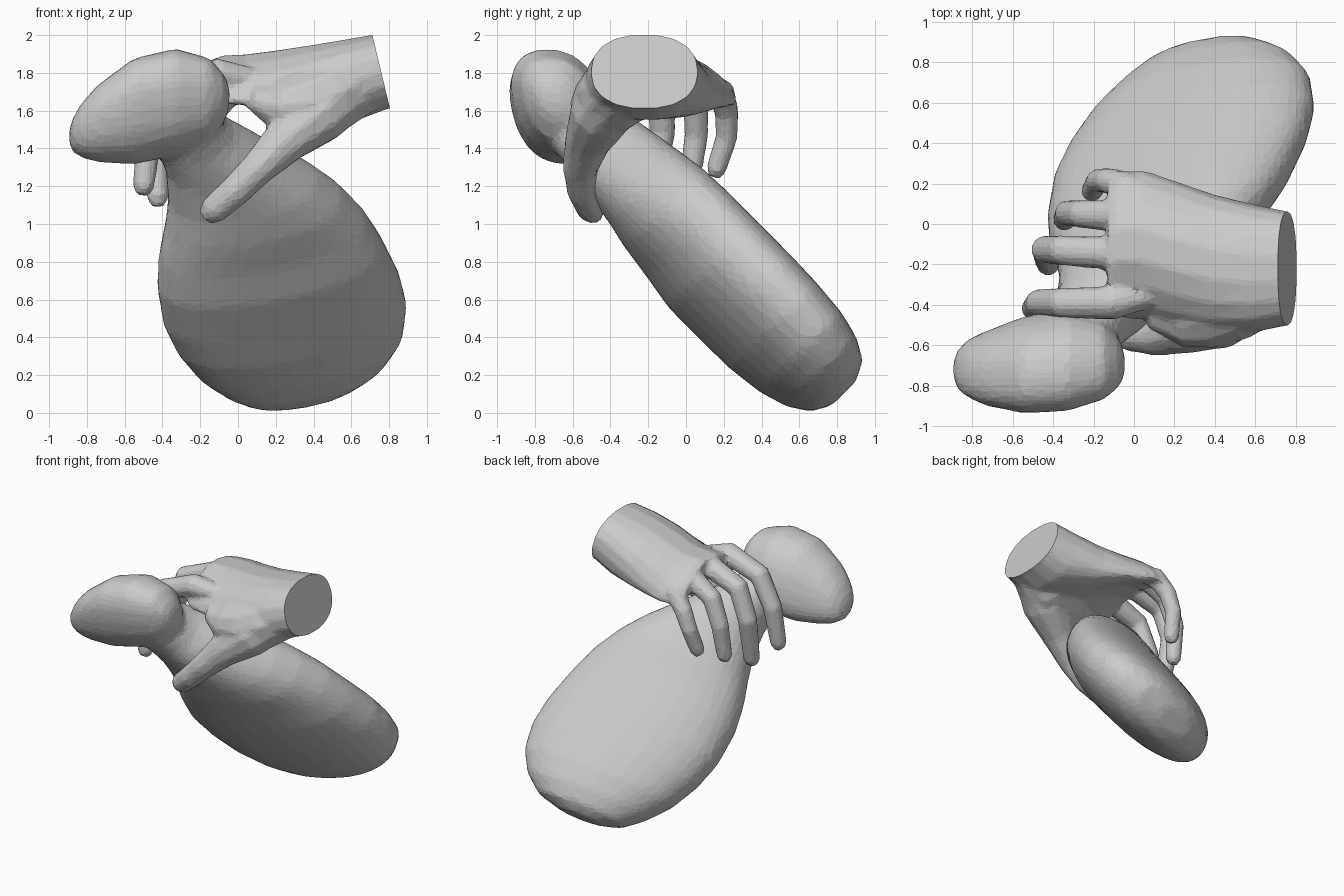
import bpy, bmesh
from math import cos, sin, pi, sqrt
from mathutils import Vector as V

if "Cube" in bpy.data.objects:
    bpy.data.objects.remove(bpy.data.objects["Cube"])


def loft(name, rings):
    """Skin a list of closed vertex rings and cap both ends."""
    bm = bmesh.new()
    loops = [[bm.verts.new(p) for p in r] for r in rings]
    n = len(loops[0])
    for a, b in zip(loops, loops[1:]):
        for i in range(n):
            j = (i + 1) % n
            bm.faces.new((a[i], a[j], b[j], b[i]))
    bm.faces.new(loops[0][::-1])
    bm.faces.new(loops[-1])
    bmesh.ops.recalc_face_normals(bm, faces=bm.faces)
    me = bpy.data.meshes.new(name)
    bm.to_mesh(me)
    bm.free()
    ob = bpy.data.objects.new(name, me)
    bpy.context.collection.objects.link(ob)
    return ob


def ring(c, u, v, n, e=2.0):
    """Superellipse ring about c with half-axes u and v."""
    f = lambda t: abs(t) ** (2 / e) * (1 if t > 0 else -1)
    return [c + u * f(cos(2 * pi * i / n)) + v * f(sin(2 * pi * i / n)) for i in range(n)]


def tube(name, pts, n=10):
    """Tapered finger along (x, y, z, radius) points with a rounded tip."""
    ps = [V(p[:3]) for p in pts]
    rs = [p[3] for p in pts]
    end = (ps[-1] - ps[-2]).normalized()
    ps.append(ps[-1] + end * rs[-1] * 0.8)
    rs.append(rs[-1] * 0.6)
    rings = []
    for i, p in enumerate(ps):
        t = (ps[min(i + 1, len(ps) - 1)] - ps[max(i - 1, 0)]).normalized()
        u = V((0, 1, 0))
        u = (u - t * u.dot(t)).normalized()
        rings.append(ring(p, u * rs[i], t.cross(u) * rs[i], n))
    return loft(name, rings)


def apply_mods(ob):
    dg = bpy.context.evaluated_depsgraph_get()
    me = bpy.data.meshes.new_from_object(ob.evaluated_get(dg))
    ob.modifiers.clear()
    ob.data = me


def union(base, parts):
    """Fuse parts into base."""
    for p in parts:
        m = base.modifiers.new("fuse", 'BOOLEAN')
        m.operation, m.solver, m.object = 'UNION', 'EXACT', p
    apply_mods(base)
    for p in parts:
        bpy.data.objects.remove(p)


def blend(ob, voxel, smooth, keep):
    """Melt the joints together, then reduce to low-poly facets."""
    m = ob.modifiers.new("remesh", 'REMESH')
    m.mode, m.voxel_size = 'VOXEL', voxel
    m = ob.modifiers.new("smooth", 'SMOOTH')
    m.iterations = smooth
    m = ob.modifiers.new("reduce", 'DECIMATE')
    m.ratio = keep
    apply_mods(ob)
    for f in ob.data.polygons:
        f.use_smooth = False


# Large slanted bulb and neck: s along slope, x left, x right, normal offset, half thickness, twist
D, N = V((0, .70, -.71)), V((0, .71, .70))
body = [(.515, .18, .47, .67, .09, .25), (.46, .03, .66, .67, .19, .25), (.35, -.09, .79, .665, .255, .25),
        (.2, -.22, .875, .66, .295, .25), (0, -.33, .895, .655, .315, .25), (-.2, -.40, .86, .655, .32, .25),
        (-.46, -.43, .77, .655, .32, .25), (-.65, -.42, .68, .67, .305, .25), (-.85, -.385, .55, .68, .29, .22),
        (-1.0, -.37, .42, .685, .265, .18), (-1.2, -.385, .2, .685, .235, .1), (-1.4, -.45, -.02, .68, .205, 0),
        (-1.6, -.46, -.15, .64, .16, 0)]
rings = []
for s, a, b, c, h, k in body:
    w = (b - a) / 2
    rings.append(ring(D * s + N * c + V(((a + b) / 2, 0, 0)), V((w, 0, 0)) + N * w * k,
                      N * sqrt(h * h - (k * w) ** 2), 28, 2.25))
bulb = loft("lower_bulb", rings)

# Rounded head on the neck: x, z low, z high, y low, y high
head = [(-.895, 1.42, 1.50, -.76, -.68), (-.875, 1.38, 1.56, -.81, -.63), (-.83, 1.35, 1.64, -.85, -.58),
        (-.74, 1.325, 1.74, -.89, -.54), (-.55, 1.315, 1.88, -.925, -.47), (-.33, 1.36, 1.93, -.915, -.43),
        (-.15, 1.43, 1.88, -.86, -.48), (-.07, 1.54, 1.79, -.80, -.57), (-.045, 1.62, 1.72, -.74, -.65)]
rings = []
for x, a, b, c, d in head:
    r = ring(V((x, (c + d) / 2, (a + b) / 2)), V((0, (d - c) / 2, 0)), V((0, 0, (b - a) / 2)), 20, 2.3)
    for p in r:
        p.y -= .22 * (p.z - (a + b) / 2)
    rings.append(r)
union(bulb, [loft("upper_bulb", rings)])
bulb.name = "held_object"
blend(bulb, .03, 3, .22)

# Palm and wrist: x, z low, z high, y low, y high, arch, tilt
palm_sections = [(.84, 1.625, 2.02, -.50, .06, 0, .24), (.757, 1.612, 2.003, -.503, .063, 0, .24),
                 (.6, 1.55, 1.978, -.535, .095, .1, .18), (.4, 1.56, 1.95, -.545, .145, .5, .1),
                 (.2, 1.64, 1.925, -.515, .215, .9, 0), (.04, 1.70, 1.905, -.475, .27, 1.1, 0),
                 (-.08, 1.72, 1.90, -.465, .26, 1.2, 0), (-.13, 1.75, 1.88, -.455, .21, 1.2, 0)]
rings = []
for x, a, b, c, d, arch, tilt in palm_sections:
    cy, cz = (c + d) / 2, (a + b) / 2
    r = ring(V((x, cy, cz)), V((0, (d - c) / 2, 0)), V((0, 0, (b - a) / 2)), 18, 2.3)
    for p in r:
        p.x -= tilt * (p.z - cz)
        p.z -= arch * (p.y - cy) ** 2
    rings.append(r)
palm = loft("hand", rings)

# Thumb, its fleshy base, and four curled fingers
digits = {
    "thumb_base": [(.70, -.31, 1.77, .16), (.50, -.38, 1.68, .20), (.34, -.44, 1.63, .18),
                   (.22, -.46, 1.62, .15), (.15, -.46, 1.64, .10)],
    "thumb": [(.66, -.34, 1.74, .13), (.43, -.45, 1.59, .17), (.25, -.52, 1.44, .125),
              (.10, -.56, 1.29, .093), (-.02, -.545, 1.17, .085), (-.13, -.50, 1.075, .078)],
    "index_finger": [(.15, -.33, 1.75, .06), (-.10, -.39, 1.795, .085), (-.36, -.39, 1.70, .076),
                     (-.47, -.39, 1.48, .07), (-.50, -.42, 1.20, .06)],
    "middle_finger": [(.15, -.16, 1.77, .06), (-.10, -.145, 1.80, .085), (-.36, -.13, 1.70, .076),
                      (-.44, -.125, 1.48, .071), (-.425, -.2, 1.14, .06)],
    "ring_finger": [(.15, .02, 1.74, .06), (-.09, .04, 1.765, .08), (-.26, .05, 1.66, .071),
                    (-.33, .055, 1.47, .065), (-.345, .02, 1.23, .057)],
    "little_finger": [(.12, .15, 1.70, .05), (-.04, .185, 1.70, .075), (-.13, .215, 1.59, .065),
                      (-.18, .215, 1.46, .06), (-.21, .16, 1.29, .055)],
}
union(palm, [tube(k, p) for k, p in digits.items()])
blend(palm, .018, 4, .16)

# Flat cut across the wrist
bm = bmesh.new()
bm.from_mesh(palm.data)
cut = bmesh.ops.bisect_plane(bm, geom=bm.verts[:] + bm.edges[:] + bm.faces[:], plane_co=V((.757, 0, 1.81)),
                             plane_no=V((1, 0, .24)), clear_outer=True)
bmesh.ops.contextual_create(bm, geom=[e for e in cut["geom_cut"] if isinstance(e, bmesh.types.BMEdge)])
bmesh.ops.recalc_face_normals(bm, faces=bm.faces)
bm.to_mesh(palm.data)
bm.free()
